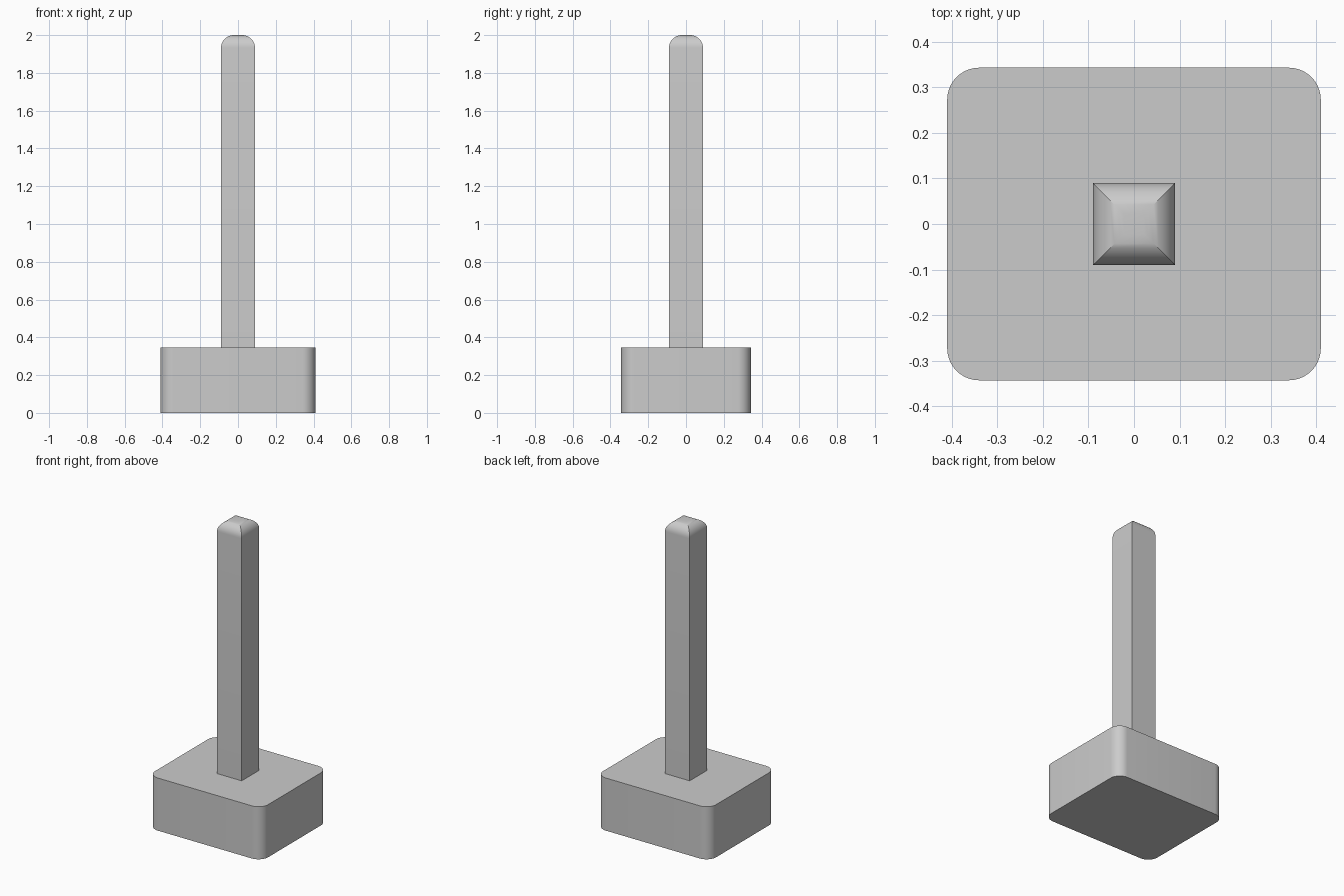
import bpy
import bmesh
from math import sin, cos, pi, radians

cube = bpy.data.objects.get("Cube")
if cube:
    bpy.data.objects.remove(cube, do_unlink=True)

grey = bpy.data.materials.new("light_grey")
grey.use_nodes = True
colour = (0.6, 0.6, 0.6, 1)
grey.diffuse_color = colour
grey.node_tree.nodes["Principled BSDF"].inputs["Base Color"].default_value = colour


def stack_rings(name, rings):
    """Skin a list of matching closed outlines and cap both ends."""
    bm = bmesh.new()
    loops = [[bm.verts.new(p) for p in ring] for ring in rings]
    for low, high in zip(loops, loops[1:]):
        for i in range(len(low)):
            j = (i + 1) % len(low)
            bm.faces.new((low[i], low[j], high[j], high[i]))
    bm.faces.new(loops[0][::-1])
    bm.faces.new(loops[-1])
    mesh = bpy.data.meshes.new(name)
    bm.to_mesh(mesh)
    bm.free()
    mesh.materials.append(grey)
    obj = bpy.data.objects.new(name, mesh)
    bpy.context.collection.objects.link(obj)
    bpy.ops.object.select_all(action="DESELECT")
    obj.select_set(True)
    bpy.context.view_layer.objects.active = obj
    bpy.ops.object.shade_smooth_by_angle(angle=radians(30))
    return obj


def rounded_rect(hx, hy, r, z, steps=10):
    points = []
    for k, (sx, sy) in enumerate([(1, 1), (-1, 1), (-1, -1), (1, -1)]):
        for i in range(steps + 1):
            a = (k + i / steps) * pi / 2
            points.append((sx * (hx - r) + r * cos(a), sy * (hy - r) + r * sin(a), z))
    return points


def square(h, z):
    return [(h, h, z), (-h, h, z), (-h, -h, z), (h, -h, z)]


# Base block with rounded upright corners
BASE_TOP = 0.345
stack_rings("base", [rounded_rect(0.41, 0.343, 0.07, z) for z in (0, BASE_TOP)])

# Square post with a mitred, rounded top
HALF, TOP, R = 0.09, 2.0, 0.068
steps = 10
cap = [square(HALF - R + R * cos(t), TOP - R + R * sin(t))
       for t in (i / steps * pi / 2 for i in range(steps + 1))]
stack_rings("post", [square(HALF, BASE_TOP)] + cap)
